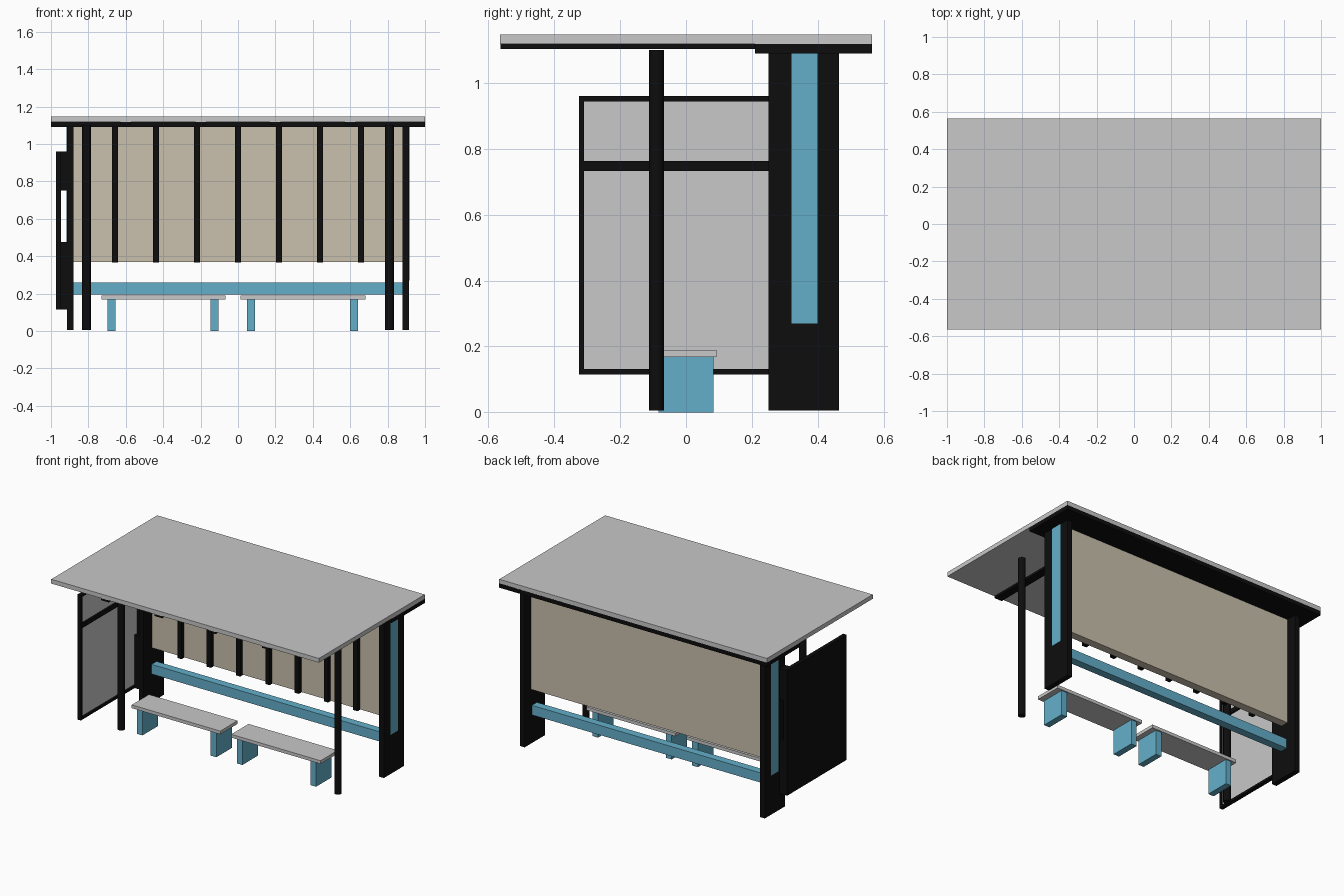
import bpy

cube = bpy.data.objects.get("Cube")
if cube:
    bpy.data.objects.remove(cube, do_unlink=True)


def material(name, rgb):
    mat = bpy.data.materials.new(name)
    mat.use_nodes = True
    color = (*rgb, 1)
    mat.diffuse_color = color
    mat.node_tree.nodes["Principled BSDF"].inputs["Base Color"].default_value = color
    return mat


GREY = material("light_grey", (0.58, 0.58, 0.58))
BLACK = material("black", (0.004, 0.004, 0.004))
BLUE = material("sky_blue", (0.127, 0.428, 0.591))
BEIGE = material("beige", (0.591, 0.527, 0.42))


def box(name, mat, xs, ys, zs):
    """Box spanning the given (low, high) ranges."""
    bpy.ops.mesh.primitive_cube_add(size=1)
    ob = bpy.context.object
    ob.name = name
    ranges = (xs, ys, zs)
    ob.location = [(a + b) / 2 for a, b in ranges]
    ob.scale = [abs(b - a) for a, b in ranges]
    bpy.ops.object.transform_apply(location=True, rotation=False, scale=True)
    ob.data.materials.append(mat)
    return ob


# Roof, rear header and rafters
box("roof", GREY, (-1, 1), (-0.565, 0.565), (1.118, 1.147))
box("rear_header", BLACK, (-1, 1), (0.21, 0.565), (1.09, 1.12))
for i in range(4):
    x = -0.6 + 0.4 * i
    box("rafter", BLACK, (x - 0.028, x + 0.028), (-0.563, 0.22), (1.104, 1.119))

# Side columns with a coloured strip, and round front posts
for name, s in (("left", 1), ("right", -1)):
    box(name + "_column", BLACK, (s * 0.88, s * 0.915), (0.25, 0.465), (0.005, 1.095))
    box(name + "_column_strip", BLUE, (s * 0.914, s * 0.917), (0.32, 0.40), (0.27, 1.09))
    bpy.ops.mesh.primitive_cylinder_add(vertices=16, radius=0.023, depth=1.095,
                                        location=(s * 0.81, -0.09, 0.5525))
    post = bpy.context.object
    post.name = name + "_front_post"
    post.data.materials.append(BLACK)
    bpy.ops.object.shade_smooth_by_angle()

# Back wall, studs and leaning rail
box("back_wall", BEIGE, (-0.88, 0.88), (0.34, 0.395), (0.37, 1.09))
for i in range(-3, 4):
    x = 0.219 * i
    box("wall_stud", BLACK, (x - 0.016, x + 0.016), (0.314, 0.341), (0.367, 1.09))
box("leaning_rail", BLUE, (-0.88, 0.88), (0.335, 0.388), (0.195, 0.26))

# Two benches, each a seat on two slab legs
for x0, x1, legs in ((-0.73, -0.068, (-0.677, -0.125)), (0.014, 0.681, (0.07, 0.62))):
    box("bench_seat", GREY, (x0, x1), (-0.092, 0.092), (0.168, 0.19))
    for x in legs:
        box("bench_leg", BLUE, (x - 0.021, x + 0.021), (-0.083, 0.083), (0, 0.168))

# Side display: black back, grey face, raised frame
OUT, IN = -0.973, -0.947
Y0, Y1, Z0, Z1, B = -0.325, 0.31, 0.115, 0.96, 0.016
box("display_back", BLACK, (OUT, OUT + 0.008), (Y0, Y1), (Z0, Z1))
box("display_face", GREY, (OUT + 0.008, OUT + 0.014), (Y0 + B, Y1 - B), (Z0 + B, Z1 - B))
for y in (Y0, Y1 - B):
    box("display_stile", BLACK, (OUT, IN), (y, y + B), (Z0, Z1))
for z, h in ((Z0, B), (0.733, 0.03), (Z1 - B, B)):
    box("display_rail", BLACK, (OUT, IN), (Y0 + B, Y1 - B), (z, z + h))

# Brackets joining the display to its column
for z0, z1 in ((Z0, 0.475), (0.75, Z1)):
    box("display_bracket", BLACK, (IN, -0.915), (0.25, Y1), (z0, z1))
